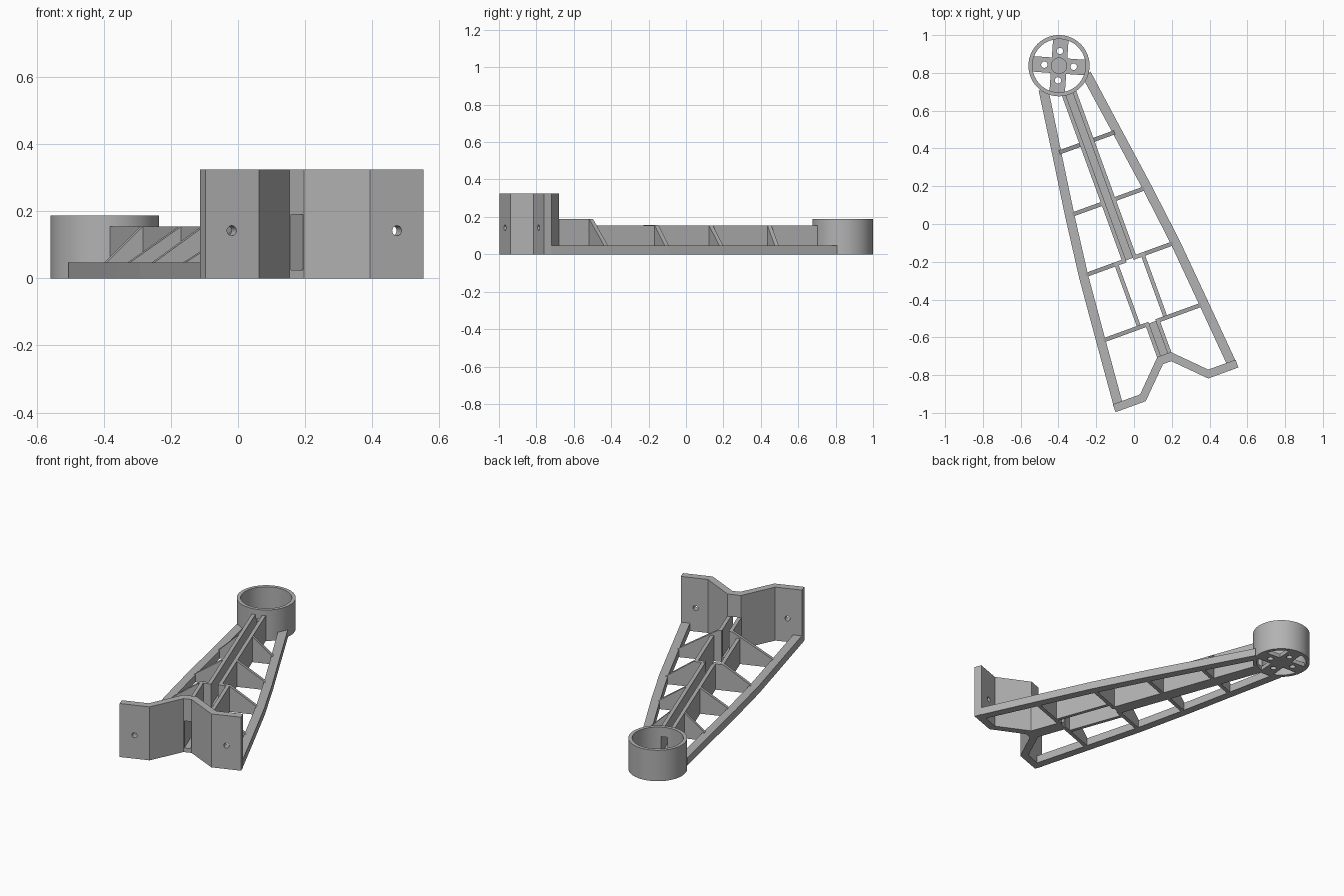
import bpy, bmesh, math
from mathutils import Matrix

if "Cube" in bpy.data.objects:
    bpy.data.objects.remove(bpy.data.objects["Cube"])

# Arm frame: v = sideways, u = distance from the ring centre towards the wall plate
FRAME = Matrix.Translation((-0.397, 0.838, 0)) @ Matrix.Rotation(math.radians(20), 4, 'Z')
grey = bpy.data.materials.new("grey_plastic")
grey.diffuse_color = (0.45, 0.45, 0.45, 1)
grey.use_nodes = True
grey.node_tree.nodes["Principled BSDF"].inputs["Base Color"].default_value = grey.diffuse_color


def extrude(name, pts, a, b, axis='z'):
    """Polygon (v,u) extruded in z, or polygon (v,z) extruded along u."""
    place = (lambda p, t: (p[0], -p[1], t)) if axis == 'z' else (lambda p, t: (p[0], -t, p[1]))
    bm = bmesh.new()
    lo = [bm.verts.new(place(p, a)) for p in pts]
    hi = [bm.verts.new(place(p, b)) for p in pts]
    bm.faces.new(lo)
    bm.faces.new(hi)
    for i in range(len(pts)):
        j = (i + 1) % len(pts)
        bm.faces.new((lo[i], lo[j], hi[j], hi[i]))
    bmesh.ops.recalc_face_normals(bm, faces=bm.faces)
    bm.transform(FRAME)
    me = bpy.data.meshes.new(name)
    bm.to_mesh(me)
    bm.free()
    me.materials.append(grey)
    ob = bpy.data.objects.new(name, me)
    bpy.context.collection.objects.link(ob)
    return ob


def rect(x0, x1, y0, y1):
    return [(x0, y0), (x1, y0), (x1, y1), (x0, y1)]


def circle(x, y, r, n=24):
    return [(x + r * math.cos(2 * math.pi * i / n), y + r * math.sin(2 * math.pi * i / n))
            for i in range(n)]


def boolean(ob, others, op='DIFFERENCE'):
    bpy.context.view_layer.objects.active = ob
    for c in others:
        m = ob.modifiers.new("bool", 'BOOLEAN')
        m.operation, m.solver, m.object = op, 'EXACT', c
        bpy.ops.object.modifier_apply(modifier=m.name)
        bpy.data.objects.remove(c)


def smooth(ob):
    bpy.ops.object.select_all(action='DESELECT')
    ob.select_set(True)
    bpy.context.view_layer.objects.active = ob
    bpy.ops.object.shade_smooth_by_angle(angle=math.radians(30))


# Motor ring with a cable slot towards the spine
ring = extrude("motor_ring", circle(0, 0, 0.162, 72), 0, 0.188)
boolean(ring, [extrude("cut", circle(0, 0, 0.141, 72), -0.1, 0.3),
               extrude("cut", rect(-0.019, 0.019, 0.1, 0.2), 0.025, 0.13)])
smooth(ring)

# Cross-shaped ring floor with screw holes and a central recess
ANG = math.radians(-66)


def spoke(name, turn):
    c, s = math.cos(turn), math.sin(turn)
    return extrude(name, [(x * c - y * s, x * s + y * c)
                          for x, y in rect(-0.146, 0.146, -0.041, 0.041)], 0, 0.025)


floor = spoke("ring_floor", ANG)
boolean(floor, [spoke("arm", ANG + math.pi / 2)], 'UNION')
holes = [extrude("cut", circle(0.078 * math.cos(ANG + k * math.pi / 2),
                               0.078 * math.sin(ANG + k * math.pi / 2), 0.017), -0.1, 0.1)
         for k in range(4)]
boolean(floor, holes + [extrude("cut", circle(0, 0, 0.041, 32), 0.012, 0.1)])
smooth(floor)

# Low curved side rails
OUTER = [(0.146, 0.085), (0.195, 0.432), (0.243, 0.765), (0.284, 1.092),
         (0.315, 1.445), (0.346, 1.81)]
W, RAIL_H = 0.05, 0.047
INNER = [(0.098, 0.115)] + [(v - W, u) for v, u in OUTER[1:]]

# Angled wall plate, with cable slot and screw holes
half_front = [(0.023, 1.673), (0.176, 1.826), (0.346, 1.826)]
half_back = [(0.346, 1.782), (0.192, 1.782), (0.038, 1.627)]
half = half_front + half_back
plate = extrude("wall_plate", half + [(-v, u) for v, u in reversed(half)], 0, 0.325)
boolean(plate, [extrude("cut", circle(s * 0.262, 0.142, 0.015), 1.7, 1.9, 'u') for s in (-1, 1)]
        + [extrude("cut", rect(-0.019, 0.019, 0.025, 0.19), 1.55, 1.75, 'u')])

# Cable channel floors
extrude("spine_floor", rect(-0.04, 0.04, 0.15, 1.09), 0, 0.025)
extrude("front_channel_floor", rect(-0.04, 0.04, 1.445, 1.64), 0, 0.025)

# Cross ribs: position, start of the slope, inner end, top height, rail width there
RIBS = [(0.432, 0.04, 0.03, 0.155, 0.195), (0.765, 0.04, 0.03, 0.155, 0.243),
        (1.09, 0.085, 0.02, 0.156, 0.284), (1.447, 0.04, 0.02, 0.19, 0.315)]

for s, side in ((-1, "left"), (1, "right")):
    extrude(side + "_rail", [(s * v, u) for v, u in OUTER + INNER[::-1]], 0, RAIL_H)
    # Spine walls, battery box walls and front channel walls
    extrude(side + "_spine_wall", rect(s * 0.019, s * 0.04, 0.15, 1.09), 0, 0.155)
    extrude(side + "_box_wall", rect(s * 0.064, s * 0.085, 1.085, 1.447), 0, 0.155)
    extrude(side + "_front_channel_wall", rect(s * 0.019, s * 0.04, 1.445, 1.65), 0, 0.19)
    for i, (u, start, inner, top, edge) in enumerate(RIBS):
        end = edge - W + 0.01
        prof = [(inner, 0), (end, 0), (end, RAIL_H), (start, top), (inner, top)]
        extrude(f"{side}_rib_{i + 1}", [(s * v, z) for v, z in prof], u - 0.011, u + 0.011, 'u')
